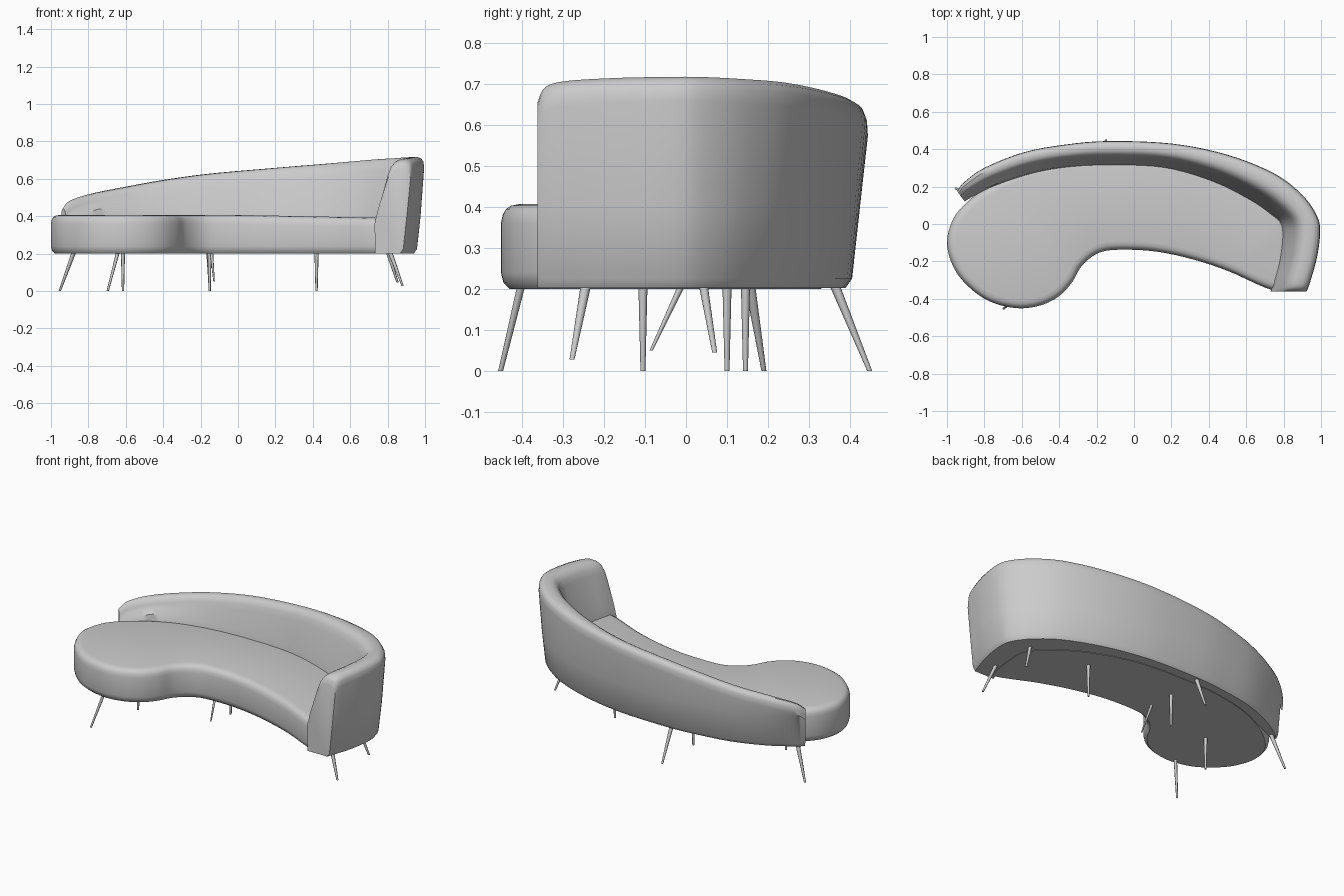
import bpy, bmesh, math
from mathutils import Vector

if "Cube" in bpy.data.objects:
    bpy.data.objects.remove(bpy.data.objects["Cube"])


def spline(pts, steps, closed):
    """Catmull-Rom through tuples of any length."""
    n = len(pts)
    get = (lambda i: Vector(pts[i % n])) if closed else (lambda i: Vector(pts[min(max(i, 0), n - 1)]))
    out = []
    for i in range(n if closed else n - 1):
        a, b, c, d = (get(i + k) for k in (-1, 0, 1, 2))
        for s in range(steps):
            t = s / steps
            out.append(0.5 * (2 * b + (c - a) * t + (2 * a - 5 * b + 4 * c - d) * t * t
                              + (3 * b - a - 3 * c + d) * t ** 3))
    if not closed:
        out.append(get(n - 1))
    return out


def loft(name, rings, angle=40):
    """Skin closed rings together, cap both ends and smooth-shade."""
    bm = bmesh.new()
    rows = [[bm.verts.new(p) for p in r] for r in rings]
    n = len(rows[0])
    for a, b in zip(rows, rows[1:]):
        for i in range(n):
            j = (i + 1) % n
            bm.faces.new((a[i], a[j], b[j], b[i]))
    caps = [bm.faces.new(rows[0]), bm.faces.new(rows[-1])]
    bmesh.ops.triangulate(bm, faces=caps)
    bmesh.ops.recalc_face_normals(bm, faces=bm.faces)
    me = bpy.data.meshes.new(name)
    bm.to_mesh(me)
    bm.free()
    ob = bpy.data.objects.new(name, me)
    bpy.context.collection.objects.link(ob)
    bpy.ops.object.select_all(action='DESELECT')
    ob.select_set(True)
    bpy.context.view_layer.objects.active = ob
    bpy.ops.object.shade_smooth_by_angle(angle=math.radians(angle))
    return ob


# Seat: kidney outline, counter-clockwise, its rear edge tucked into the backrest
outline = [(-1, -.1), (-.97, -.22), (-.9, -.32), (-.78, -.41), (-.63, -.45), (-.5, -.435),
           (-.4, -.385), (-.33, -.31), (-.28, -.225), (-.2, -.16), (-.1, -.138), (.1, -.145),
           (.3, -.185), (.5, -.25), (.73, -.35), (.79, -.32), (.82, -.15), (.81, 0),
           (.68, .14), (.46, .26), (.18, .335), (-.14, .35), (-.38, .335), (-.6, .285),
           (-.78, .2), (-.9, .11), (-.97, .02)]
loop = spline(outline, 5, True)
N = len(loop)
normals = []
for i in range(N):
    t = (loop[(i + 1) % N] - loop[i - 1]).normalized()
    normals.append(Vector((-t.y, t.x)))       # points inward
seat_rings = []
for inset, z in [(.022, .2), (.006, .215), (0, .24), (0, .36), (.004, .38),
                 (.012, .395), (.025, .403), (.045, .407)]:
    ring = []
    for p, m in zip(loop, normals):
        q = p + m * inset
        drop = .02 * max(0, q.x) if z > .3 else 0
        ring.append((q.x, q.y, z - drop))
    seat_rings.append(ring)
loft("seat", seat_rings)

# Backrest: stations of outer x, y, inner x, y and rim height
stations = [(-.945, .175, -.905, .12, .44), (-.91, .222, -.855, .15, .482),
            (-.8, .30, -.73, .205, .52), (-.6, .38, -.54, .265, .56),
            (-.4, .42, -.36, .297, .595), (-.15, .443, -.14, .308, .628),
            (.2, .43, .16, .295, .658), (.5, .37, .42, .22, .682),
            (.75, .27, .62, .12, .703), (.9, .155, .73, .045, .712),
            (.98, .04, .78, .0, .717), (.995, -.05, .788, -.08, .717),
            (.978, -.18, .772, -.2, .714), (.945, -.3, .745, -.3, .706),
            (.93, -.345, .735, -.345, .69), (.922, -.362, .73, -.362, .655)]
back_rings = []
for ox, oy, ix, iy, h in spline(stations, 5, False):
    o, i = Vector((ox, oy)), Vector((ix, iy))
    w = (o - i).length
    low = min(.055 / w, .5)
    # position across the thickness (0 inner, 1 outer) and height
    profile = [(.02, .202), (1 - low, .202), (1 - low * .7, .225), (1 - low * .35, .4),
               (1, h - .06), (.985, h - .028), (.93, h - .009), (.82, h), (.62, h - .002),
               (.5, h - .012), (.41, h - .035), (.34, h - .07 * min(1, h / .6)),
               (.1, min(.44, h - .08)), (0, .36)]
    profile = [(t, min(z, h)) for t, z in profile]
    back_rings.append([(*(i + (o - i) * t), z) for t, z in profile])
loft("backrest", back_rings)


# Legs: slim tapered pegs, splayed around the rim and upright in the middle
def leg(name, top, tip, r1=.013, r2=.006):
    a, b = Vector(top), Vector(tip)
    circle = [Vector((math.cos(k * math.pi / 4), math.sin(k * math.pi / 4), 0)) for k in range(8)]
    loft(name, [[a + c * r1 for c in circle], [b + c * r2 for c in circle]], 60)


leg("rear_left_leg", (-.875, .155, .215), (-.953, .19, 0))
leg("front_left_leg", (-.64, -.40, .215), (-.697, -.452, 0), .01)
leg("rear_middle_leg", (-.157, .36, .215), (-.15, .448, 0))
leg("front_middle_leg", (-.142, -.01, .21), (-.128, -.085, .05), .009, .004)
leg("front_right_leg", (.81, -.243, .215), (.88, -.278, .028))
leg("rear_right_leg", (.80, .042, .21), (.853, .07, .045), .011)
for side, x, y in [("left", -.615, -.105), ("centre", -.152, .145), ("right", .42, .1)]:
    leg("support_leg_" + side, (x, y, .205), (x, y, 0), .011)
